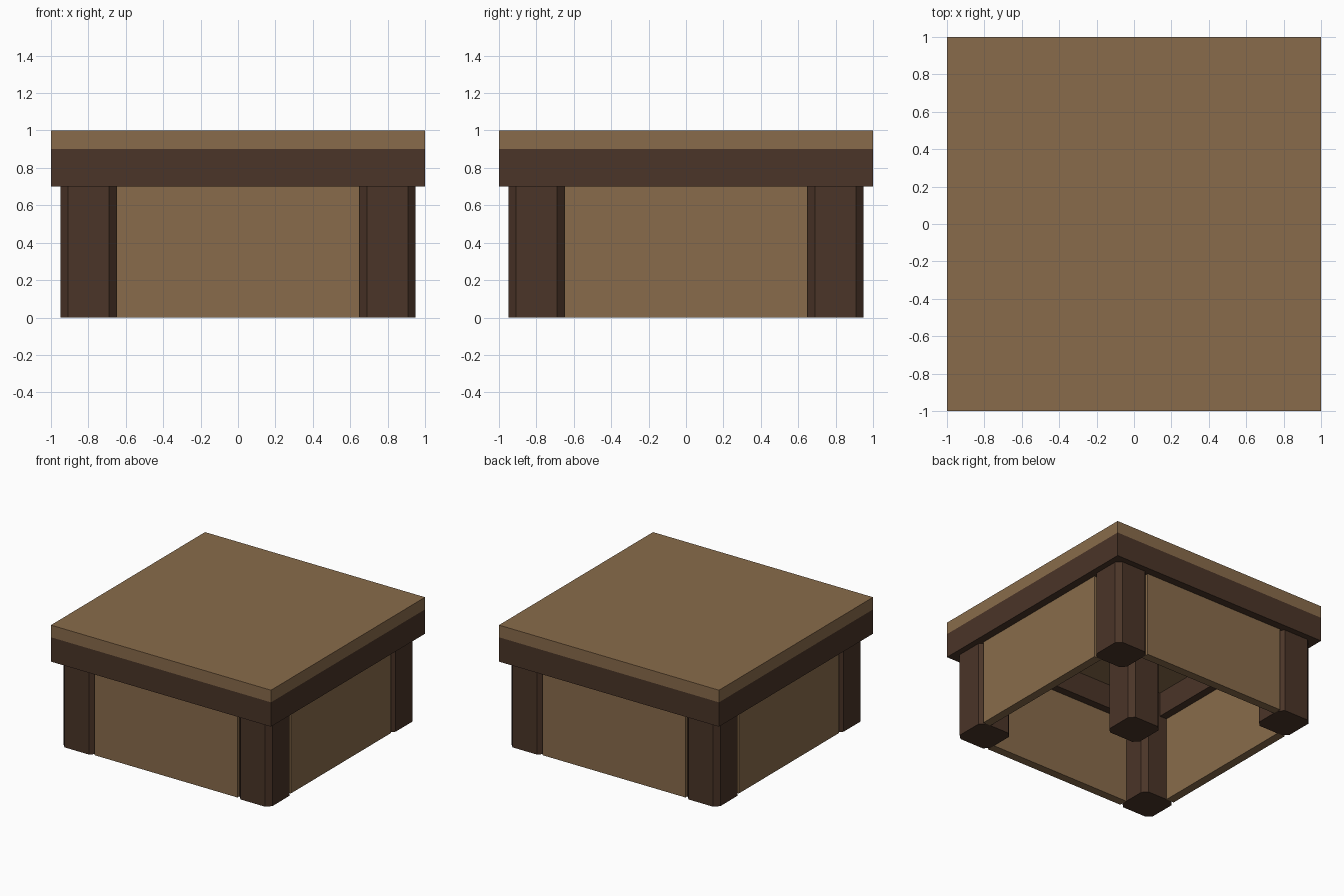
import bpy, bmesh
from math import pi
from mathutils import Matrix, Vector

if "Cube" in bpy.data.objects:
    bpy.data.objects.remove(bpy.data.objects["Cube"])


def material(name, rgb):
    m = bpy.data.materials.new(name)
    m.diffuse_color = (*rgb, 1)
    m.use_nodes = True
    m.node_tree.nodes["Principled BSDF"].inputs["Base Color"].default_value = m.diffuse_color
    return m


LIGHT = material("light_wood", (0.25, 0.148, 0.07))
DARK = material("dark_wood", (0.069, 0.035, 0.021))


def box(name, lo, hi, mat, chamfer=0.0, turns=0):
    """Box from corner to corner, optional chamfered upright edges and quarter turns."""
    lo, hi = Vector(lo), Vector(hi)
    bm = bmesh.new()
    bmesh.ops.create_cube(bm, size=1, matrix=Matrix.Translation((lo + hi) / 2)
                          @ Matrix.Diagonal((*(hi - lo), 1)))
    if chamfer:
        upright = [e for e in bm.edges
                   if abs(e.verts[0].co.z - e.verts[1].co.z) > 0.01]
        bmesh.ops.bevel(bm, geom=upright, offset=chamfer, segments=1,
                        affect='EDGES')
    bm.transform(Matrix.Rotation(turns * pi / 2, 4, 'Z'))
    me = bpy.data.meshes.new(name)
    bm.to_mesh(me)
    bm.free()
    me.materials.append(mat)
    ob = bpy.data.objects.new(name, me)
    bpy.context.collection.objects.link(ob)
    return ob


# Table top slab
box("table_top", (-1, -1, 0.9), (1, 1, 1), LIGHT)

# Four corner legs and one centre leg
legs = {"front_left_leg": (-0.8, -0.8), "front_right_leg": (0.8, -0.8),
        "back_left_leg": (-0.8, 0.8), "back_right_leg": (0.8, 0.8),
        "centre_leg": (0, 0)}
for name, (x, y) in legs.items():
    box(name, (x - 0.15, y - 0.15, 0), (x + 0.15, y + 0.15, 0.9), DARK, 0.04)

# Per side: a frame beam under the top (butted at the corners) and a panel between legs
for i, side in enumerate(("front", "right", "back", "left")):
    box(side + "_frame_beam", (-1, -1, 0.7), (0.8, -0.8, 0.9), DARK, turns=i)
    box(side + "_panel", (-0.65, -0.935, 0), (0.65, -0.865, 0.7), LIGHT, turns=i)
